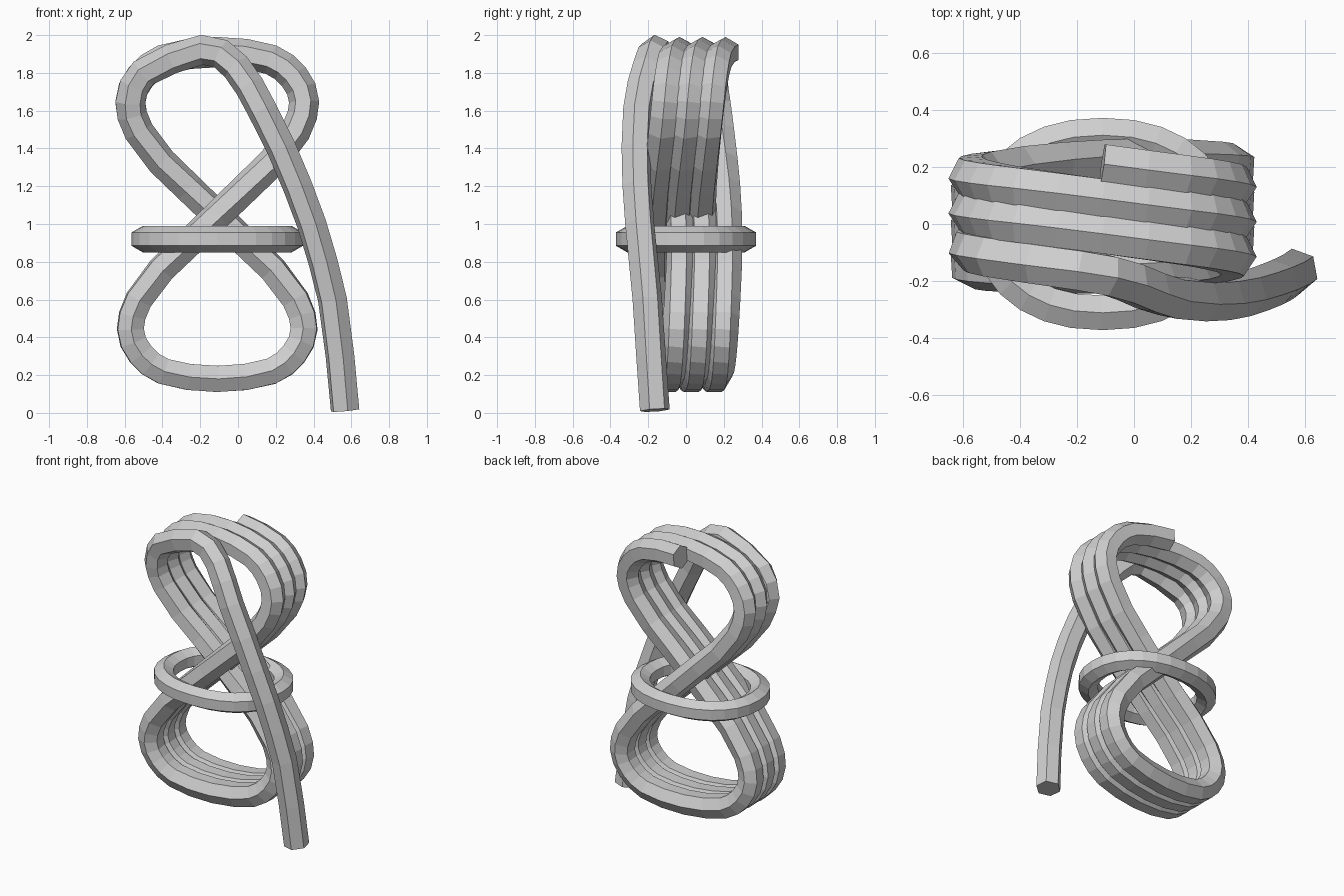
import bpy, math
from mathutils import Vector

if "Cube" in bpy.data.objects:
    bpy.data.objects.remove(bpy.data.objects["Cube"])

gray = bpy.data.materials.new("plain_gray")
gray.diffuse_color = (0.62, 0.62, 0.62, 1)
gray.use_nodes = True
gray.node_tree.nodes["Principled BSDF"].inputs["Base Color"].default_value = gray.diffuse_color


def sweep(name, path, radius, twists, closed=False):
    """Six-sided tube along a list of points, twisted per point."""
    n = len(path)
    verts, faces = [], []
    for i, p in enumerate(path):
        if closed:
            t = path[(i + 1) % n] - path[i - 1]
        else:
            a = (p - path[i - 1]).normalized() if i > 0 else Vector()
            b = (path[i + 1] - p).normalized() if i < n - 1 else Vector()
            t = a + b
        t.normalize()
        # reference axis: depth for the rope, up for the ring
        ref = Vector((0, 0, 1)) if closed else Vector((0, 1, 0))
        side = ref.cross(t).normalized()
        up = t.cross(side)
        for k in range(6):
            w = k * math.pi / 3 + twists[i]
            verts.append(p + radius * (math.cos(w) * up + math.sin(w) * side))
    for i in range(n if closed else n - 1):
        j = (i + 1) % n
        for k in range(6):
            m = (k + 1) % 6
            faces.append((i * 6 + k, i * 6 + m, j * 6 + m, j * 6 + k))
    if not closed:
        faces.append(tuple(reversed(range(6))))
        faces.append(tuple(range(n * 6 - 6, n * 6)))
    me = bpy.data.meshes.new(name)
    me.from_pydata(verts, [], faces)
    me.materials.append(gray)
    ob = bpy.data.objects.new(name, me)
    bpy.context.collection.objects.link(ob)
    return ob


# Quarter of the figure eight: top of lobe to crossing
cx, cz = -0.11, 1.045
quarter = [(0, .865), (.15, .855), (.285, .825), (.355, .785), (.405, .735),
           (.445, .67), (.46, .6), (.45, .53), (.415, .445), (.295, .285),
           (.15, .145)]
back = [(0, 0)] + quarter[:0:-1]
eight = (quarter
         + [(-x, -z) for x, z in back]
         + [(x, -z) for x, z in quarter]
         + [(-x, z) for x, z in back])

# Arc-length phase of every point in one turn
steps = [math.dist(eight[i], eight[(i + 1) % len(eight)]) for i in range(len(eight))]
total = sum(steps)
phase = [sum(steps[:i]) / total for i in range(len(eight))]

# Three turns moving forward, swaying so the crossing strands pass each other
path, twists = [], []
for turn in range(3):
    for (x, z), ph in zip(eight, phase):
        if turn == 2 and ph > 0.87 and z > 0.59:
            break
        y = 0.21 - 0.122 * (turn + ph) - 0.1 * math.sin(2 * math.pi * ph)
        path.append(Vector((cx + x, y, cz + z)))
        twists.append(math.radians(15 * (1 + math.cos(2 * math.pi * ph))))

# Loose tail over the front
tail = [(-.57, -.088, 1.645), (-.55, -.097, 1.73), (-.5, -.11, 1.8),
        (-.35, -.135, 1.875), (-.19, -.16, 1.922), (-.09, -.18, 1.9),
        (-.01, -.205, 1.83), (.06, -.235, 1.73), (.13, -.257, 1.6),
        (.23, -.265, 1.4), (.315, -.26, 1.2), (.39, -.245, 1.0),
        (.45, -.225, .8), (.5, -.205, .6), (.54, -.185, .3), (.567, -.165, .014)]
for i, p in enumerate(tail):
    path.append(Vector(p))
    twists.append(math.radians(25 - 15 * abs(i - 4) / 11))
sweep("coiled_rope", path, 0.08, twists)

# Oval band around the waist
band = []
for i in range(28):
    a = 2 * math.pi * i / 28
    c, s = math.cos(a), math.sin(a)
    band.append(Vector((cx + .394 * math.copysign(abs(c) ** .9, c),
                        .311 * math.copysign(abs(s) ** .9, s), .92)))
sweep("waist_band", band, 0.07, [0] * 28, closed=True)
